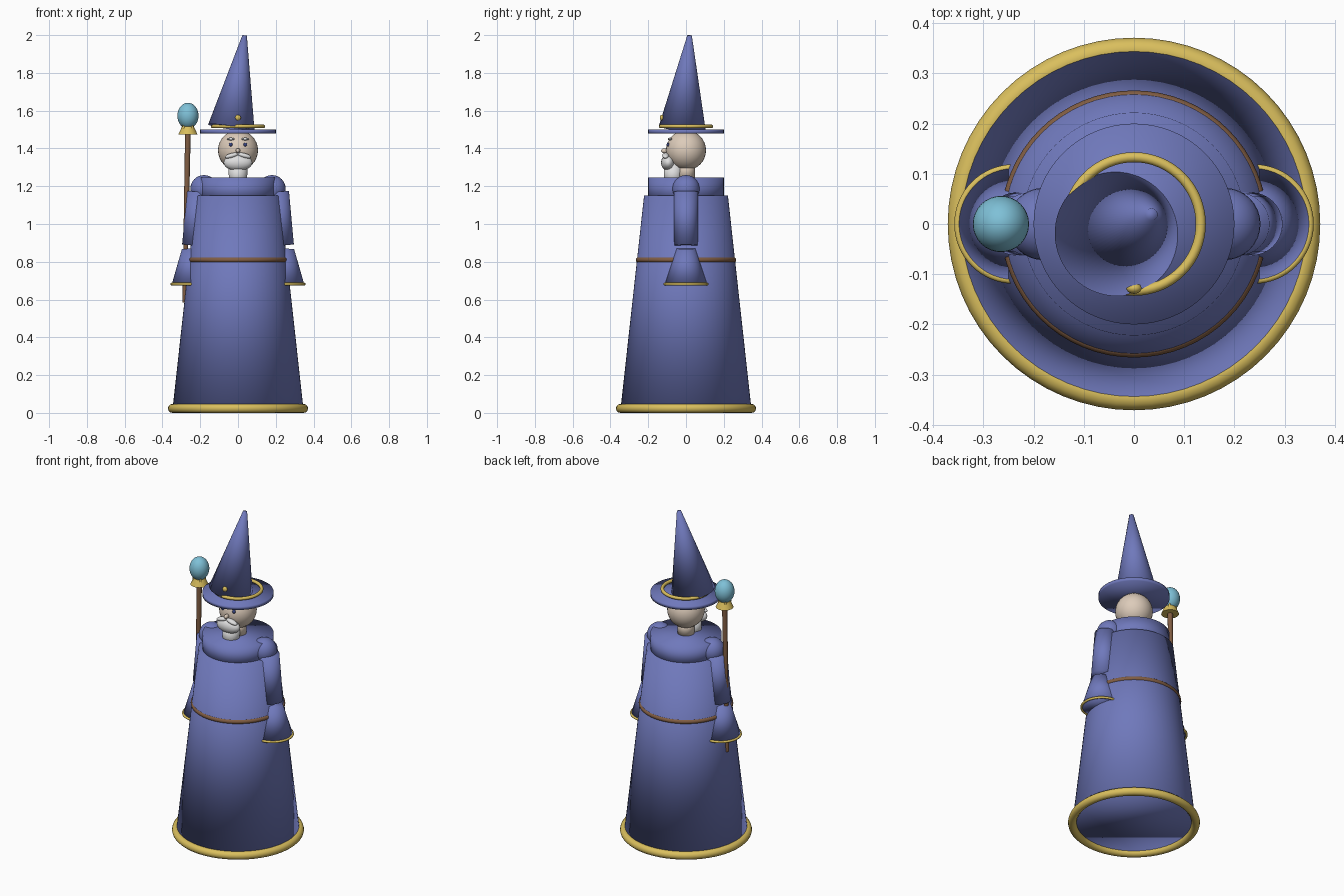
import bpy, math
from mathutils import Vector

if "Cube" in bpy.data.objects:
    bpy.data.objects.remove(bpy.data.objects["Cube"])


def mat(name, rgb):
    m = bpy.data.materials.new(name)
    m.diffuse_color = (*rgb, 1)
    m.use_nodes = True
    m.node_tree.nodes["Principled BSDF"].inputs["Base Color"].default_value = m.diffuse_color
    return m


BLUE = mat("robe blue", (0.16, 0.19, 0.50))
GOLD = mat("gold trim", (0.70, 0.52, 0.11))
BROWN = mat("brown leather and wood", (0.22, 0.11, 0.055))
SKIN = mat("skin", (0.72, 0.60, 0.49))
WHITE = mat("white hair", (0.74, 0.74, 0.74))
ORB = mat("pale blue crystal", (0.21, 0.53, 0.68))
EYE = mat("eye blue", (0.04, 0.06, 0.22))


def finish(name, m, by_angle=False):
    o = bpy.context.object
    o.name = name
    o.data.materials.append(m)
    if by_angle:
        bpy.ops.object.shade_smooth_by_angle()
    else:
        bpy.ops.object.shade_smooth()
    return o


def cone(name, m, a, b, r1, r2, sides=48, by_angle=False):
    """Capped cone or cylinder whose axis runs from point a to point b."""
    a, b = Vector(a), Vector(b)
    d = b - a
    bpy.ops.mesh.primitive_cone_add(
        vertices=sides, radius1=r1, radius2=r2, depth=d.length, location=(a + b) / 2,
        rotation=d.to_track_quat('Z', 'Y').to_euler())
    return finish(name, m, by_angle)


def ball(name, m, c, s, rot=(0, 0, 0)):
    bpy.ops.mesh.primitive_uv_sphere_add(segments=32, ring_count=16, radius=1,
                                         location=c, rotation=rot)
    bpy.context.object.scale = s
    return finish(name, m)


def ring(name, m, c, big, small, rot=(0, 0, 0)):
    bpy.ops.mesh.primitive_torus_add(major_segments=64, minor_segments=12, location=c,
                                     rotation=rot, major_radius=big, minor_radius=small)
    return finish(name, m)


# Robe, collar, hem and belt
cone("robe", BLUE, (0, 0, 0.025), (0, 0, 1.15), 0.346, 0.222, 64)
cone("collar", BLUE, (0, 0, 1.12), (0, 0, 1.245), 0.2, 0.2, 64)
ring("hem", GOLD, (0, 0, 0.024), 0.347, 0.024)
ring("belt", BROWN, (0, 0, 0.81), 0.252, 0.014)

# Arms: shoulder, upper arm, flared sleeve and cuff on both sides
for side, s in (("left", -1), ("right", 1)):
    ball(side + "_shoulder", BLUE, (s * 0.18, 0, 1.187), (0.072,) * 3)
    cone(side + "_arm", BLUE, (s * 0.233, 0, 0.886), (s * 0.207, 0, 1.17), 0.063, 0.063)
    cone(side + "_sleeve", BLUE, (s * 0.239, 0, 0.682), (s * 0.248, 0, 0.87), 0.113, 0.049)
    ring(side + "_cuff", GOLD, (s * 0.239, 0, 0.682), 0.112, 0.007)

# Head, neck and face
cone("neck", SKIN, (0, 0, 1.23), (0, 0, 1.33), 0.048, 0.048)
ball("head", SKIN, (0, 0, 1.39), (0.106,) * 3)
ball("nose", SKIN, (0, -0.113, 1.388), (0.012, 0.019, 0.013))
cone("beard_tail", WHITE, (0, -0.068, 1.2), (0, -0.068, 1.32), 0.048, 0.05)
ball("beard", WHITE, (0, -0.094, 1.325), (0.076, 0.038, 0.043))
for side, s in (("left", -1), ("right", 1)):
    ball(side + "_moustache", WHITE, (s * 0.034, -0.108, 1.362), (0.036, 0.018, 0.013),
         (0, s * math.radians(15), 0))
    ball(side + "_eye", EYE, (s * 0.038, -0.094, 1.42), (0.01, 0.009, 0.01))
    ball(side + "_eyebrow", WHITE, (s * 0.038, -0.085, 1.45), (0.02, 0.011, 0.007))

# Hat: brim, leaning cone, loose band and stud
cone("hat_brim", BLUE, (0, 0, 1.478), (0, 0, 1.5), 0.2, 0.2, 64)
cone("hat_cone", BLUE, (-0.035, -0.02, 1.51), (0.035, 0.019, 1.998), 0.124, 0.012, 64)
ring("hat_band", GOLD, (0, 0, 1.517), 0.133, 0.010)
ball("hat_stud", GOLD, (0, -0.128, 1.563), (0.015, 0.011, 0.015))

# Staff with a gold holder, prongs and crystal
X = -0.265
cone("staff", BROWN, (-0.282, 0, 0.585), (X, 0, 1.5), 0.012, 0.015, 16, True)
cone("staff_holder", GOLD, (X, 0, 1.475), (X, 0, 1.515), 0.05, 0.032, 32, True)
for i in range(4):
    a = math.radians(45 + 90 * i)
    c, s = math.cos(a), math.sin(a)
    cone(f"prong_{i + 1}", GOLD, (X + 0.03 * c, 0.03 * s, 1.505),
         (X + 0.037 * c, 0.037 * s, 1.538), 0.008, 0.002, 12, True)
ball("staff_crystal", ORB, (X, 0, 1.573), (0.056, 0.056, 0.069))
